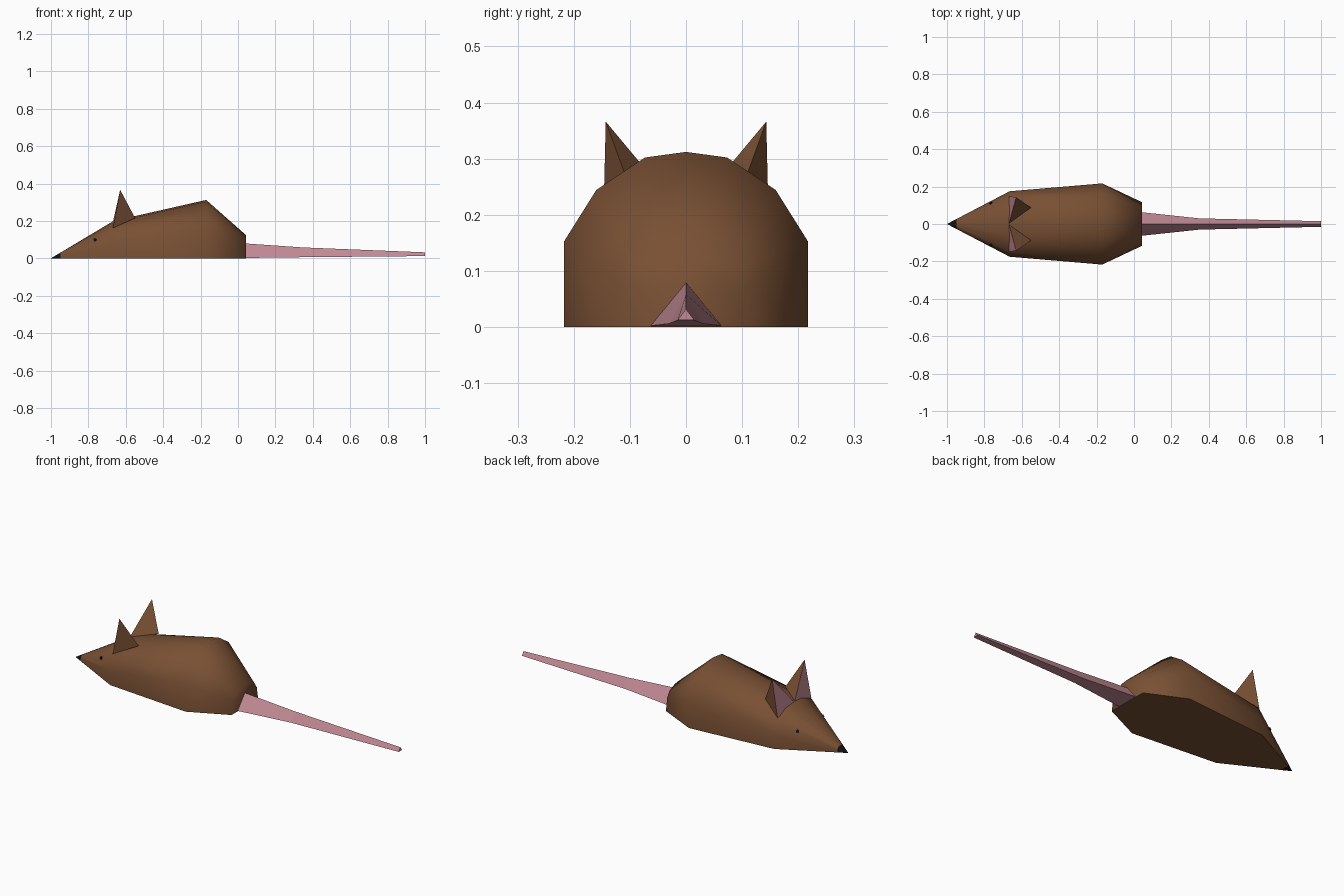
import bpy
import bmesh
from mathutils import Vector

cube = bpy.data.objects.get("Cube")
if cube:
    bpy.data.objects.remove(cube, do_unlink=True)


def material(name, rgb):
    m = bpy.data.materials.new(name)
    m.use_nodes = True
    m.diffuse_color = (*rgb, 1)
    bsdf = m.node_tree.nodes["Principled BSDF"]
    bsdf.inputs["Base Color"].default_value = (*rgb, 1)
    bsdf.inputs["Roughness"].default_value = 0.8
    return m


BROWN = material("brown fur", (0.19, 0.08, 0.034))
PINK = material("pink skin", (0.54, 0.255, 0.30))
BLACK = material("black", (0.006, 0.006, 0.006))


def finish(name, bm, mats, smooth=None):
    bmesh.ops.recalc_face_normals(bm, faces=bm.faces)
    me = bpy.data.meshes.new(name)
    bm.to_mesh(me)
    bm.free()
    for m in mats:
        me.materials.append(m)
    ob = bpy.data.objects.new(name, me)
    bpy.context.collection.objects.link(ob)
    if smooth:
        bpy.ops.object.select_all(action="DESELECT")
        ob.select_set(True)
        bpy.context.view_layer.objects.active = ob
        bpy.ops.object.shade_smooth_by_angle(angle=smooth)
    return ob


def loft(sections, tip=None):
    """Skin half profiles (x, [(y, z), ...]) mirrored across y; optional point at the start."""
    bm = bmesh.new()
    rings = []
    for x, half in sections:
        pts = half + [(-y, z) for y, z in reversed(half) if y > 0]
        rings.append([bm.verts.new((x, y, z)) for y, z in pts])
    n = len(rings[0])
    for a, b in zip(rings, rings[1:]):
        for i in range(n):
            j = (i + 1) % n
            bm.faces.new((a[i], a[j], b[j], b[i]))
    if tip:
        t = bm.verts.new(tip)
        for i in range(n):
            bm.faces.new((t, rings[0][i], rings[0][(i + 1) % n]))
    else:
        bm.faces.new(rings[0])
    bm.faces.new(rings[-1])
    return bm


# Body: nose, head, hump and rump sections
head = [(0.175, 0), (0.175, 0.085), (0.148, 0.162), (0.07, 0.192), (0, 0.2)]
hump = [(0.217, 0), (0.217, 0.153), (0.16, 0.244), (0.073, 0.302), (0, 0.312)]
rump = [(0.117, 0), (0.105, 0.07), (0.085, 0.1), (0.04, 0.12), (0, 0.125)]
nose = [(y * 0.15, z * 0.15) for y, z in head]
bm = loft([(-0.95, nose), (-0.665, head), (-0.17, hump), (0.042, rump)], (-1, 0, 0))
for f in bm.faces:
    f.material_index = 1 if f.calc_center_median().x < -0.95 else 0
finish("body", bm, [BROWN, BLACK], 1.1)

# Tail: tapering triangular rod
tail = [(0.03, [(0.064, 0.002), (0, 0.08)]),
        (0.35, [(0.03, 0.006), (0, 0.058)]),
        (1.0, [(0.015, 0.012), (0, 0.032)])]
finish("tail", loft(tail), [PINK])

for side, s in (("left", -1), ("right", 1)):
    # Ears: three-sided spikes with a pink front
    bm = bmesh.new()
    inner, outer, back, tip = [bm.verts.new((x, s * y, z)) for x, y, z in (
        (-0.668, 0.003, 0.198), (-0.668, 0.148, 0.162),
        (-0.55, 0.088, 0.215), (-0.63, 0.143, 0.366))]
    bm.faces.new((inner, outer, tip)).material_index = 1
    bm.faces.new((outer, back, tip))
    bm.faces.new((back, inner, tip))
    bm.faces.new((inner, back, outer))
    finish(side + "_ear", bm, [BROWN, PINK])

    # Eyes: tiny plates on the slanted cheek
    bm = bmesh.new()
    bmesh.ops.create_cone(bm, cap_ends=True, segments=6, radius1=0.009,
                          radius2=0.009, depth=0.006)
    ob = finish(side + "_eye", bm, [BLACK])
    normal = Vector((-0.45, s * 0.85, 0.3))
    ob.rotation_euler = normal.to_track_quat("Z", "Y").to_euler()
    ob.location = (-0.765, s * 0.112, 0.1)
